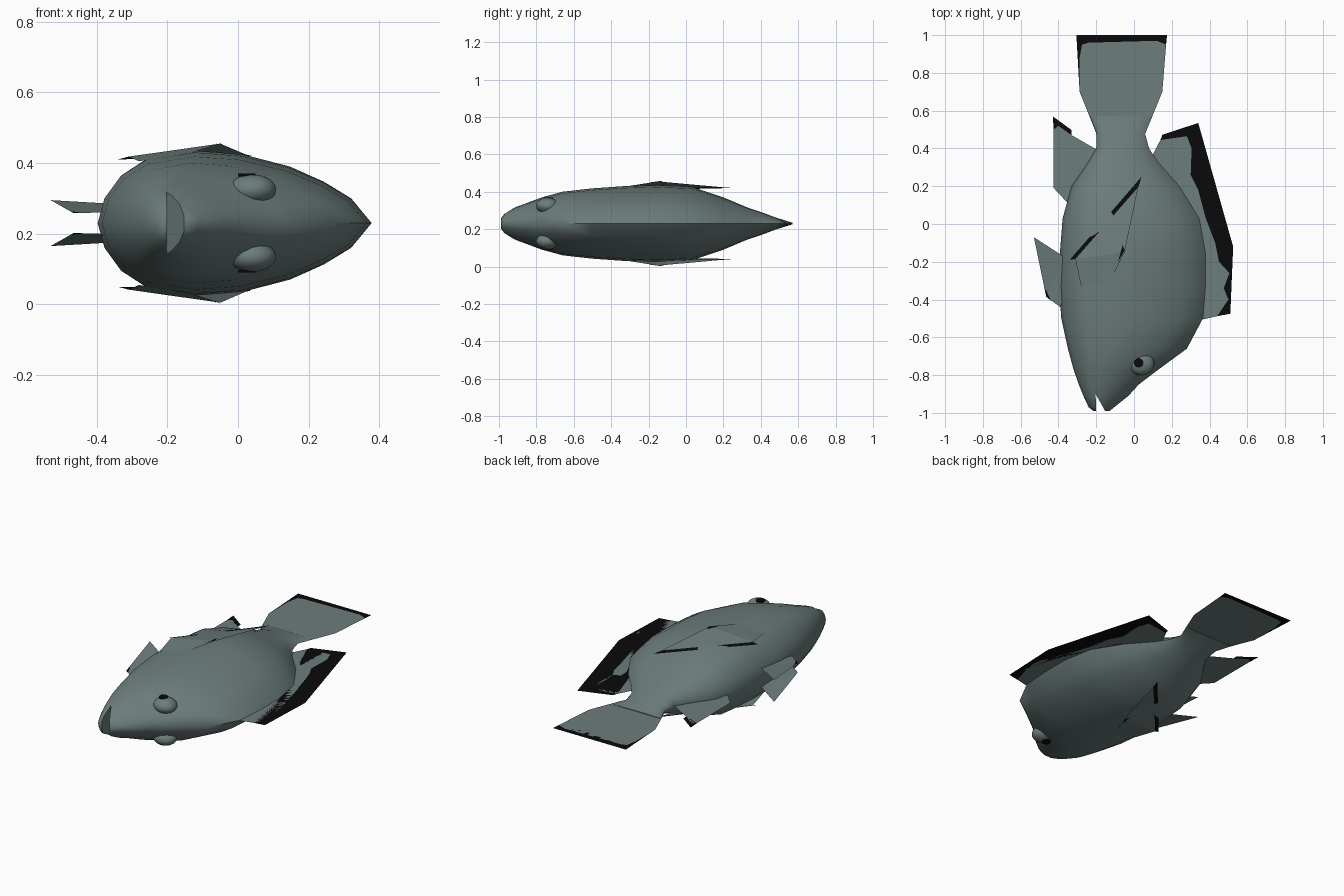
import bpy, bmesh, math
from mathutils import Matrix

cube = bpy.data.objects.get("Cube")
if cube:
    bpy.data.objects.remove(cube)

MID = 0.23  # height of the flat symmetry plane


def material(name, colour):
    m = bpy.data.materials.new(name)
    m.use_nodes = True
    m.diffuse_color = (*colour, 1)
    bsdf = m.node_tree.nodes["Principled BSDF"]
    bsdf.inputs["Base Color"].default_value = (*colour, 1)
    bsdf.inputs["Roughness"].default_value = 0.8
    return m


SKIN = material("grey green skin", (0.15, 0.205, 0.2))
BLACK = material("black markings", (0.003, 0.003, 0.003))


def add_object(name, bm, mat, smooth=None):
    me = bpy.data.meshes.new(name)
    bm.to_mesh(me)
    bm.free()
    me.materials.append(mat)
    ob = bpy.data.objects.new(name, me)
    bpy.context.collection.objects.link(ob)
    if smooth:
        bpy.ops.object.select_all(action='DESELECT')
        ob.select_set(True)
        bpy.context.view_layer.objects.active = ob
        bpy.ops.object.shade_smooth_by_angle(angle=math.radians(smooth))
    return ob


def sheet(name, points, mat, side=1):
    """Thin flat or folded sheet; two-number points lie in the middle plane."""
    bm = bmesh.new()
    vs = []
    for p in points:
        z = p[2] if len(p) > 2 else MID
        vs.append(bm.verts.new((p[0], p[1], MID + side * (z - MID))))
    f = bm.faces.new(vs)
    bmesh.ops.triangulate(bm, faces=[f], ngon_method='EAR_CLIP')
    bmesh.ops.recalc_face_normals(bm, faces=bm.faces)
    if sum(f.normal.z * f.calc_area() for f in bm.faces) * side < 0:
        bmesh.ops.reverse_faces(bm, faces=bm.faces)
    return add_object(name, bm, mat)


# Body: egg-shaped rings (y, belly x, back x, half thickness)
rings = [
    (-0.99, -0.215, -0.13, 0.03), (-0.97, -0.24, -0.105, 0.055),
    (-0.91, -0.268, -0.03, 0.088), (-0.85, -0.292, 0.025, 0.11),
    (-0.77, -0.32, 0.13, 0.14), (-0.66, -0.35, 0.28, 0.17),
    (-0.5, -0.385, 0.365, 0.188), (-0.33, -0.397, 0.378, 0.2),
    (-0.15, -0.392, 0.378, 0.205), (0.03, -0.378, 0.345, 0.197),
    (0.2, -0.33, 0.24, 0.14), (0.33, -0.24, 0.125, 0.085),
    (0.4, -0.2, 0.08, 0.062), (0.48, -0.198, 0.058, 0.032),
    (0.57, -0.235, 0.095, 0.004),
]
half = [(-0.95, 0.35), (-0.83, 0.67), (-0.65, 0.89), (-0.3, 1), (0.05, 0.95),
        (0.4, 0.78), (0.65, 0.57), (0.85, 0.34)]
section = [(-1, 0)] + half + [(1, 0)] + [(s, -t) for s, t in reversed(half)]

bm = bmesh.new()
loops = []
for y, a, b, h in rings:
    loops.append([bm.verts.new(((a + b) / 2 + s * (b - a) / 2, y, MID + t * h))
                  for s, t in section])
n = len(section)
for p, q in zip(loops, loops[1:]):
    for i in range(n):
        j = (i + 1) % n
        bm.faces.new((p[i], p[j], q[j], q[i]))
bm.faces.new(loops[0])
bm.faces.new(loops[-1])
bmesh.ops.recalc_face_normals(bm, faces=bm.faces)
body = add_object("body", bm, SKIN)

# Open mouth: a wedge cut between the jaws
bm = bmesh.new()
wedge = [(-0.203, -0.9), (-0.2, -1.04), (-0.125, -1.04)]
base = bm.faces.new([bm.verts.new((x, y, 0)) for x, y in wedge])
top = bmesh.ops.extrude_face_region(bm, geom=[base])["geom"]
bmesh.ops.translate(bm, vec=(0, 0, 0.5),
                    verts=[v for v in top if isinstance(v, bmesh.types.BMVert)])
bmesh.ops.recalc_face_normals(bm, faces=bm.faces)
cutter = add_object("mouth_cutter", bm, SKIN)
cutter.hide_render = True
cutter.hide_viewport = True
cut = body.modifiers.new("mouth", 'BOOLEAN')
cut.operation = 'DIFFERENCE'
cut.solver = 'EXACT'
cut.object = cutter
bpy.ops.object.select_all(action='DESELECT')
bpy.context.view_layer.objects.active = body
body.select_set(True)
bpy.ops.object.modifier_apply(modifier="mouth")
bpy.data.objects.remove(cutter)
bpy.ops.object.shade_smooth_by_angle(angle=math.radians(50))

# Tail fin with a black notched border
notch = [(0.17, 0.95), (0.12, 0.97), (0.05, 0.93), (-0.03, 0.84), (-0.07, 0.82),
         (-0.13, 0.86), (-0.24, 0.96), (-0.275, 0.95), (-0.288, 0.88), (-0.288, 0.7)]
sheet("tail_fin", [(-0.22, 0.53), (-0.2, 0.48), (0.06, 0.48), (0.085, 0.54),
                   (0.15, 0.7)] + notch, SKIN)
sheet("tail_fin_border", notch + [(-0.305, 1), (0.175, 1)], BLACK)

# Dorsal fin with a black wavy border
wave = [(0.14, 0.445), (0.28, 0.465), (0.305, 0.4), (0.3, 0.26), (0.34, 0.18),
        (0.38, 0.03), (0.43, -0.1), (0.45, -0.2), (0.505, -0.26), (0.475, -0.34),
        (0.5, -0.4), (0.44, -0.488)]
sheet("dorsal_fin", [(0.365, -0.505), (0.3, -0.2), (0.2, 0.1), (0.08, 0.33)] + wave, SKIN)
sheet("dorsal_fin_border", wave + [(0.51, -0.475), (0.525, -0.12), (0.41, 0.03),
                                   (0.34, 0.26), (0.34, 0.535), (0.15, 0.472)], BLACK)

# Anal fin with a black tip
tip = [(-0.425, 0.5), (-0.4, 0.52), (-0.33, 0.47)]
sheet("anal_fin", [(-0.19, 0.39), (-0.2, 0.2), (-0.35, 0.11), (-0.425, 0.19)] + tip, SKIN)
sheet("anal_fin_tip", tip + [(-0.33, 0.497), (-0.43, 0.57)], BLACK)

for side, label in ((1, "left"), (-1, "right")):
    # Pectoral fin lying along the flank, black along its free edge
    inner = [(0.022, 0.195, 0.424), (-0.31, -0.185, 0.418)]
    sheet(label + "_pectoral_fin",
          [(-0.28, -0.33, 0.405), (-0.13, -0.31, 0.43), (-0.05, -0.15, 0.455)]
          + inner, SKIN, side)
    sheet(label + "_pectoral_edge",
          inner + [(-0.34, -0.19, 0.41), (0.04, 0.25, 0.42)], BLACK, side)
    sheet(label + "_pectoral_streak",
          [(-0.05, -0.14, 0.457), (-0.085, -0.2, 0.449), (-0.06, -0.11, 0.455)],
          BLACK, side)
    # Pelvic fin, splayed outward
    sheet(label + "_pelvic_fin",
          [(-0.53, -0.07, 0.295), (-0.465, -0.385, 0.258), (-0.39, -0.44, 0.26),
           (-0.34, -0.3, 0.275), (-0.36, -0.18, 0.285)], SKIN, side)
    sheet(label + "_pelvic_edge",
          [(-0.465, -0.385, 0.258), (-0.44, -0.405, 0.259), (-0.475, -0.33, 0.264)],
          BLACK, side)
    # Eye bulge and pupil
    at = Matrix.Translation((0.04, -0.74, MID + side * 0.095))
    bm = bmesh.new()
    bmesh.ops.create_uvsphere(bm, u_segments=16, v_segments=10, radius=1,
                              matrix=at @ Matrix.Diagonal((0.068, 0.062, 0.043, 1)))
    add_object(label + "_eye", bm, SKIN, 60)
    bm = bmesh.new()
    bmesh.ops.create_cone(bm, cap_ends=True, segments=12, radius1=0.025, radius2=0.025,
                          depth=0.008, matrix=Matrix.Translation(
                              (0.025, -0.735, MID + side * 0.136)))
    add_object(label + "_pupil", bm, BLACK)
